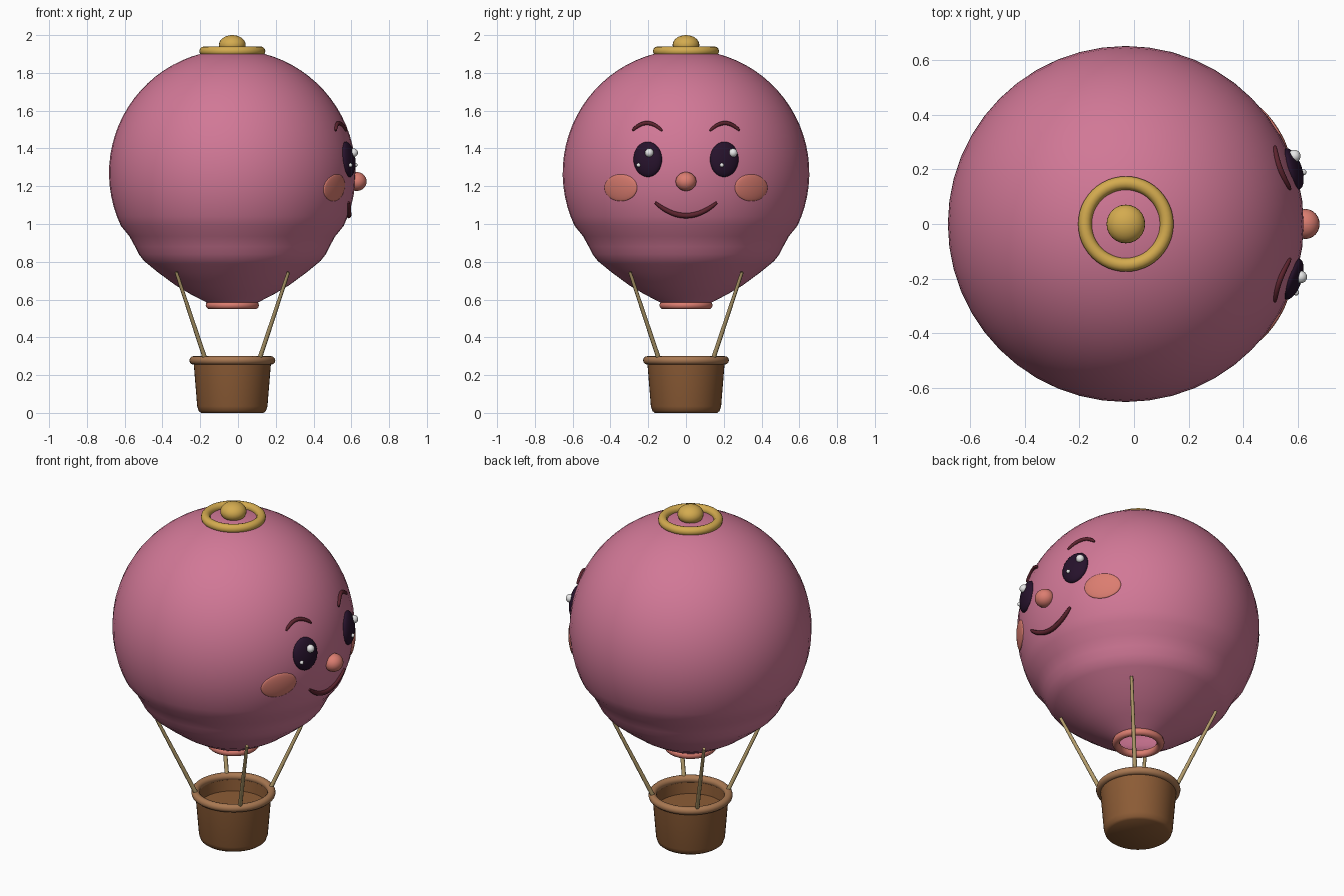
import bpy, bmesh, math
from mathutils import Vector

if "Cube" in bpy.data.objects:
    bpy.data.objects.remove(bpy.data.objects["Cube"])

AX = -0.03                      # x of the balloon's vertical axis
R, CZ = 0.653, 1.27             # envelope sphere radius and centre height
C = Vector((AX, 0, CZ))


def material(name, rgb):
    m = bpy.data.materials.new(name)
    lin = [c / 12.92 if c <= 0.04 else ((c + 0.055) / 1.055) ** 2.4 for c in rgb]
    m.diffuse_color = (*lin, 1)
    m.use_nodes = True
    m.node_tree.nodes["Principled BSDF"].inputs["Base Color"].default_value = m.diffuse_color
    return m


PINK = material("pink", (0.82, 0.47, 0.59))
GOLD = material("gold", (0.83, 0.67, 0.31))
SALMON = material("salmon", (0.86, 0.49, 0.44))
BROWN = material("basket brown", (0.55, 0.36, 0.21))
TAN = material("rim tan", (0.66, 0.47, 0.32))
ROPE = material("rope", (0.70, 0.61, 0.42))
EYE = material("eye dark", (0.15, 0.07, 0.17))
LINE = material("line dark red", (0.36, 0.14, 0.18))
WHITE = material("white", (0.95, 0.95, 0.95))


def finish(ob, name, mat, angle=40):
    ob.name = name
    ob.data.materials.clear()
    ob.data.materials.append(mat)
    bpy.ops.object.select_all(action='DESELECT')
    ob.select_set(True)
    bpy.context.view_layer.objects.active = ob
    bpy.ops.object.shade_smooth_by_angle(angle=math.radians(angle))
    return ob


def from_bmesh(bm, name, mat, angle=40):
    me = bpy.data.meshes.new(name)
    bm.to_mesh(me)
    bm.free()
    ob = bpy.data.objects.new(name, me)
    bpy.context.collection.objects.link(ob)
    return finish(ob, name, mat, angle)


def lathe(name, profile, mat, segs=48, angle=40):
    """Turn an (r, z) profile, listed bottom to top on the outside, about the axis."""
    bm = bmesh.new()
    rings = []
    for r, z in profile:
        if r < 1e-5:
            rings.append([bm.verts.new((AX, 0, z))] * segs)
        else:
            rings.append([bm.verts.new((AX + r * math.cos(t), r * math.sin(t), z))
                          for t in (math.tau * i / segs for i in range(segs))])
    for a, b in zip(rings, rings[1:]):
        for i in range(segs):
            j = (i + 1) % segs
            bm.faces.new(list(dict.fromkeys((a[i], a[j], b[j], b[i]))))
    return from_bmesh(bm, name, mat, angle)


def ring(name, z, major, minor, mat):
    bpy.ops.mesh.primitive_torus_add(location=(AX, 0, z), major_radius=major,
                                     minor_radius=minor, major_segments=48, minor_segments=12)
    return finish(bpy.context.object, name, mat)


def ball(name, loc, radii, mat):
    bpy.ops.mesh.primitive_uv_sphere_add(segments=24, ring_count=14, radius=1, location=loc)
    ob = bpy.context.object
    ob.scale = radii
    bpy.ops.object.transform_apply(location=False, rotation=False, scale=True)
    return finish(ob, name, mat, 60)


def on_face(y, z, lift=0.0):
    """Point on the +x side of the envelope, raised along its normal."""
    n = Vector((math.sqrt(R * R - y * y - (z - CZ) ** 2), y, z - CZ)) / R
    return C + n * (R + lift)


def patch(name, y0, z0, a, b, h, mat, segs=32, steps=8):
    """Oval that hugs the envelope and domes outward by h."""
    bm = bmesh.new()
    rings = []
    for k in range(steps):
        q = math.pi / 2 * k / steps
        rings.append([bm.verts.new(on_face(y0 + a * math.cos(q) * math.cos(t),
                                           z0 + b * math.cos(q) * math.sin(t),
                                           h * math.sin(q) if k else -0.006))
                      for t in (math.tau * i / segs for i in range(segs))])
    top = bm.verts.new(on_face(y0, z0, h))
    for r0, r1 in zip(rings, rings[1:]):
        for i in range(segs):
            j = (i + 1) % segs
            bm.faces.new((r0[i], r0[j], r1[j], r1[i]))
    for i in range(segs):
        bm.faces.new((rings[-1][i], rings[-1][(i + 1) % segs], top))
    return from_bmesh(bm, name, mat, 70)


def tube(name, pts, radii, depth, mat):
    cu = bpy.data.curves.new(name, 'CURVE')
    cu.dimensions = '3D'
    cu.bevel_depth, cu.bevel_resolution, cu.use_fill_caps = depth, 2, True
    sp = cu.splines.new('POLY')
    sp.points.add(len(pts) - 1)
    for p, co, r in zip(sp.points, pts, radii):
        p.co, p.radius = (*co, 1), r
    ob = bpy.data.objects.new(name, cu)
    bpy.context.collection.objects.link(ob)
    bpy.ops.object.select_all(action='DESELECT')
    ob.select_set(True)
    bpy.context.view_layer.objects.active = ob
    bpy.ops.object.convert(target='MESH')
    return finish(bpy.context.object, name, mat, 60)


def arc_line(name, y0, half, z_end, z_mid, depth, mat, n=16):
    """Tapered parabolic stroke lying on the envelope."""
    ts = [-1 + 2 * i / n for i in range(n + 1)]
    pts = [on_face(y0 + half * t, z_mid + (z_end - z_mid) * t * t, 0.003) for t in ts]
    return tube(name, pts, [0.45 + 0.55 * math.sqrt(1 - t * t) for t in ts], depth, mat)


# Envelope: sphere above, pinched shoulder and funnel below
lower = [(0.118, 0.575), (0.15, 0.592), (0.22, 0.628), (0.30, 0.675), (0.395, 0.745),
         (0.45, 0.79), (0.468, 0.805), (0.495, 0.84), (0.515, 0.88), (0.545, 0.935)]
a0 = math.asin((0.99 - CZ) / R)
upper = [(R * math.cos(a), CZ + R * math.sin(a))
         for a in (a0 + (math.pi / 2 - a0) * i / 24 for i in range(25))]
upper[-1] = (0, CZ + R)
lathe("envelope", lower + upper, PINK, angle=60)
ring("mouth_ring", 0.57, 0.12, 0.021, SALMON)

# Crown
ring("crown_ring", 1.915, 0.15, 0.025, GOLD)
ball("crown_knob", (AX, 0, 1.948), (0.071, 0.071, 0.052), GOLD)

# Basket
lathe("basket", [(0, 0), (0.165, 0), (0.178, 0.01), (0.186, 0.035), (0.206, 0.28),
                 (0.188, 0.28), (0.183, 0.20), (0, 0.20)], BROWN)
ring("basket_rim", 0.278, 0.205, 0.0225, TAN)

# Ropes
for sx in (-1, 1):
    for sy in (-1, 1):
        tube("rope", [(AX + sx * 0.142, sy * 0.142, 0.28), (AX + sx * 0.297, sy * 0.297, 0.745)],
             [1, 0.75], 0.012, ROPE)

# Face, looking along +x
for s, side in ((-1, "left"), (1, "right")):
    patch(side + "_eye", s * 0.202, 1.342, 0.075, 0.094, 0.028, EYE)
    patch(side + "_cheek", s * 0.345, 1.192, 0.087, 0.072, 0.009, SALMON)
    arc_line(side + "_brow", s * 0.205, 0.078, 1.493, 1.533, 0.011, LINE)
for y, z, r, lift in ((-0.187, 1.373, 0.023, 0.026), (0.241, 1.373, 0.023, 0.022),
                      (-0.243, 1.31, 0.011, 0.022), (0.182, 1.31, 0.011, 0.027)):
    ball("eye_highlight", on_face(y, z, lift), (r, r, r), WHITE)
ball("nose", (0.629, 0, 1.225), (0.052, 0.055, 0.05), SALMON)
arc_line("smile", 0, 0.163, 1.115, 1.045, 0.014, LINE, 24)
